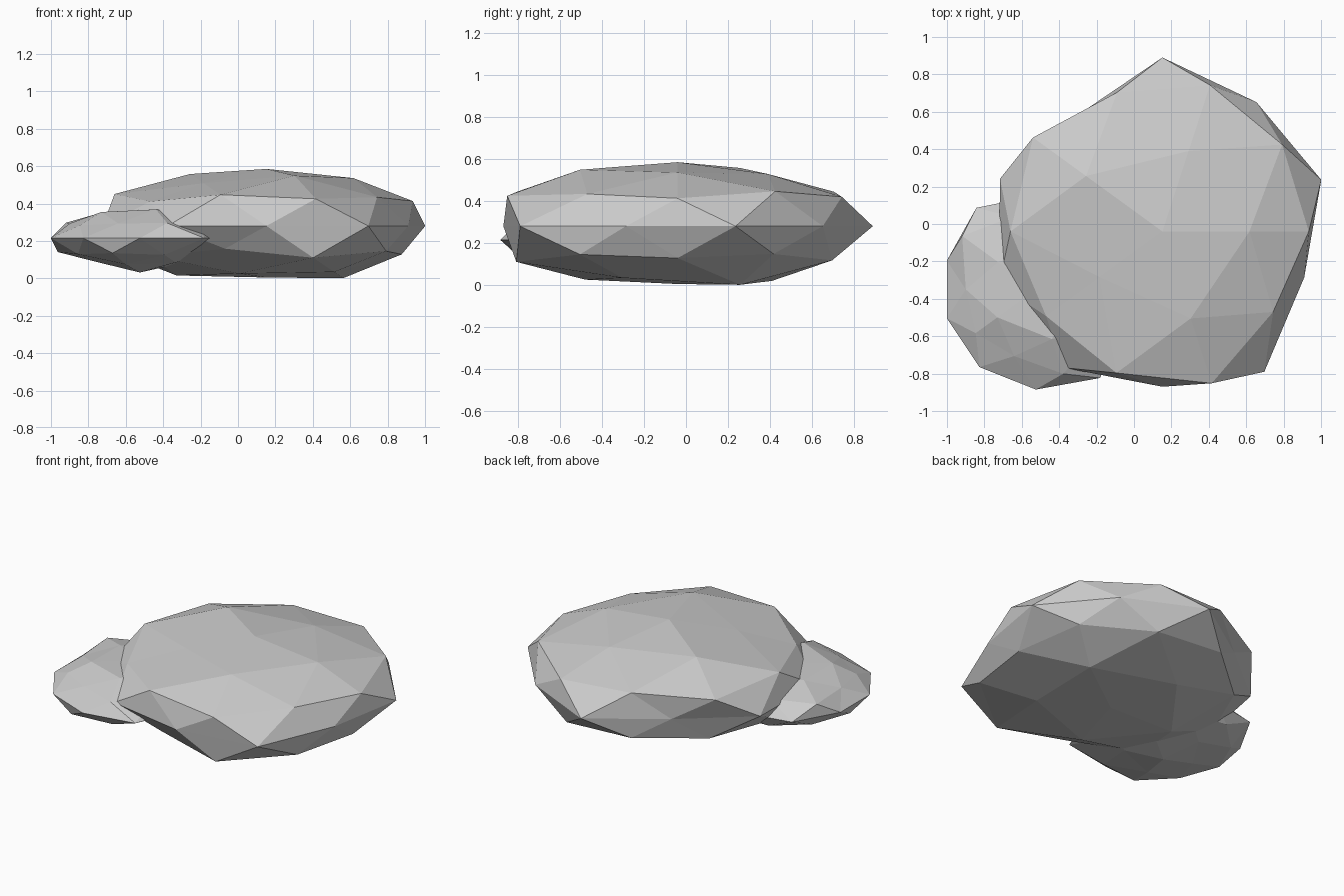
import bpy, bmesh, math

FLATTEN = 0.34

def rock(name, center, bands):
    """Squashed icosphere; each latitude band (top to bottom) has a radius per
    vertex, ordered by angle around z."""
    bm = bmesh.new()
    bmesh.ops.create_icosphere(bm, subdivisions=2, radius=1.0)
    levels = [1, 0.851, 0.526, 0.447, 0, -0.447, -0.526, -0.851, -1]

    def angle(v):
        return (math.degrees(math.atan2(v.co.y, v.co.x)) + 5) % 360

    groups = [[] for _ in levels]
    for v in bm.verts:
        v.co.normalize()
        band = min(range(9), key=lambda i: abs(levels[i] - v.co.z))
        groups[band].append(v)
    for verts, radii in zip(groups, bands):
        for v, r in zip(sorted(verts, key=angle), radii):
            v.co *= r
            v.co.z *= FLATTEN
    bmesh.ops.recalc_face_normals(bm, faces=bm.faces)
    mesh = bpy.data.meshes.new(name)
    bm.to_mesh(mesh)
    bm.free()
    obj = bpy.data.objects.new(name, mesh)
    obj.location = center
    bpy.context.collection.objects.link(obj)
    return obj

# Main boulder
rock("large_rock", (0.152, -0.04, 0.28), [
    [0.897],
    [0.885, 0.86, 0.96, 0.79, 0.93],
    [0.93, 0.92, 0.955, 0.935, 0.86],
    [0.875, 0.92, 0.956, 0.86, 0.954],
    [0.893, 0.855, 0.93, 0.77, 0.913, 0.92, 0.90, 0.83, 0.927, 0.797],
    [0.87, 0.88, 0.90, 0.80, 0.885],
    [0.85, 0.91, 0.88, 0.90, 0.95],
    [0.965, 0.90, 0.915, 0.88, 0.85],
    [0.81],
])

# Small rock leaning against its left side
rock("small_rock", (-0.525, -0.35, 0.215), [
    [0.44],
    [0.48, 0.48, 0.475, 0.483, 0.53],
    [0.48, 0.48, 0.44, 0.44, 0.48],
    [0.48, 0.50, 0.544, 0.444, 0.53],
    [0.50, 0.50, 0.50, 0.54, 0.50, 0.50, 0.513, 0.535, 0.585, 0.50],
    [0.48, 0.50, 0.49, 0.525, 0.44],
    [0.48, 0.50, 0.48, 0.48, 0.50],
    [0.48, 0.48, 0.44, 0.48, 0.45],
    [0.54],
])
